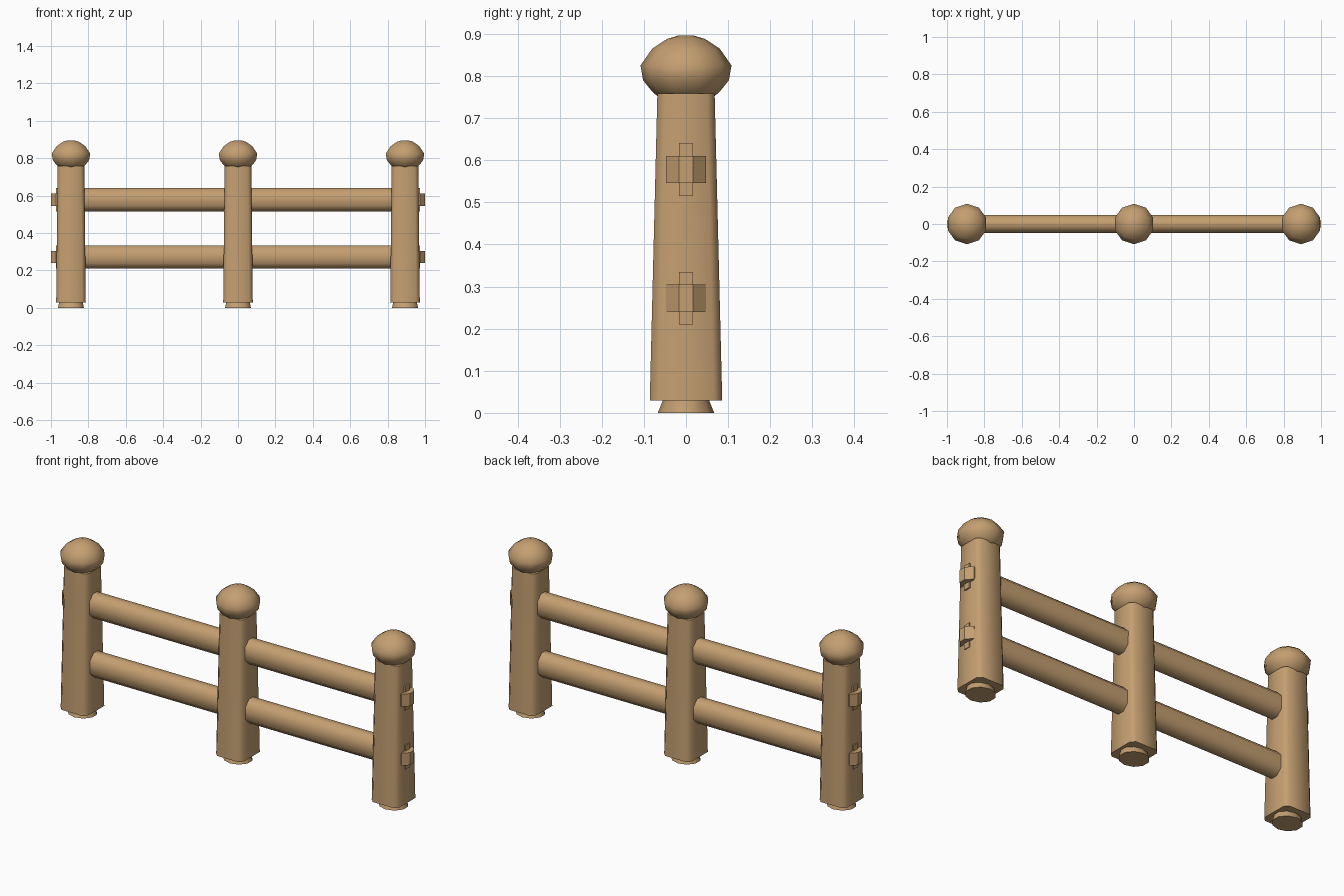
import bpy, bmesh, math

cube = bpy.data.objects.get("Cube")
if cube:
    bpy.data.objects.remove(cube, do_unlink=True)

wood = bpy.data.materials.new("tan_wood")
wood.use_nodes = True
TAN = (0.55, 0.345, 0.165, 1)
wood.diffuse_color = TAN
wood.node_tree.nodes["Principled BSDF"].inputs["Base Color"].default_value = TAN


def loft(name, rings, smooth=50):
    """Skin a stack of equal-sized point rings and cap both ends."""
    bm = bmesh.new()
    loops = [[bm.verts.new(p) for p in ring] for ring in rings]
    n = len(loops[0])
    for a, b in zip(loops, loops[1:]):
        for i in range(n):
            j = (i + 1) % n
            bm.faces.new((a[i], a[j], b[j], b[i]))
    bm.faces.new(loops[0][::-1])
    bm.faces.new(loops[-1])
    bmesh.ops.recalc_face_normals(bm, faces=bm.faces)
    mesh = bpy.data.meshes.new(name)
    bm.to_mesh(mesh)
    bm.free()
    mesh.materials.append(wood)
    obj = bpy.data.objects.new(name, mesh)
    bpy.context.collection.objects.link(obj)
    bpy.ops.object.select_all(action='DESELECT')
    obj.select_set(True)
    bpy.context.view_layer.objects.active = obj
    bpy.ops.object.shade_smooth_by_angle(angle=math.radians(smooth))
    return obj


def chamfered(a, b, c):
    """Rectangle of half sizes a, b with corners cut by c."""
    return [(a, c - b), (a, b - c), (a - c, b), (c - a, b),
            (-a, b - c), (-a, c - b), (c - a, -b), (a - c, -b)]


def circle(rx, ry, n=10):
    return [(rx * math.cos(math.tau * (i + .5) / n),
             ry * math.sin(math.tau * (i + .5) / n)) for i in range(n)]


def flat(points, x, z):
    return [(x + u, v, z) for u, v in points]


def upright(points, x, z):
    return [(x, u, z + v) for u, v in points]


def box_outline(a, b):
    return [(-a, -b), (a, -b), (a, b), (-a, b)]


# Posts with a flared foot and a rounded cap
KNOB = [(0.75, 0.066), (0.765, 0.082), (0.79, 0.102), (0.825, 0.108),
        (0.865, 0.08), (0.888, 0.045), (0.896, 0.018)]
for side, x in (("right", -0.893), ("middle", 0), ("left", 0.893)):
    loft(side + "_post", [flat(chamfered(0.079, 0.086, 0.02), x, 0.03),
                          flat(chamfered(0.071, 0.068, 0.018), x, 0.758)])
    loft(side + "_post_foot", [flat(circle(0.073, 0.067), x, 0),
                               flat(circle(0.066, 0.054), x, 0.032)])
    loft(side + "_post_cap", [flat(circle(r, r), x, z) for z, r in KNOB], 60)

# Octagonal rails, with tenons showing through the end posts
for level, z in (("lower", 0.272), ("upper", 0.578)):
    profile = chamfered(0.047, 0.0625, 0.03)
    loft(level + "_rail", [upright(profile, x, z) for x in (-0.93, 0.93)])
    for side, s in (("right", -1), ("left", 1)):
        name = f"{level}_{side}_tenon"
        loft(name, [upright(box_outline(0.047, 0.0325), s * 0.93, z),
                    upright(box_outline(0.047, 0.0325), s * 0.972, z),
                    upright(box_outline(0.017, 0.0325), s, z)], 30)
        loft(name + "_key", [upright(box_outline(0.017, 0.0625), s * 0.93, z),
                             upright(box_outline(0.017, 0.0625), s * 0.974, z)], 30)
